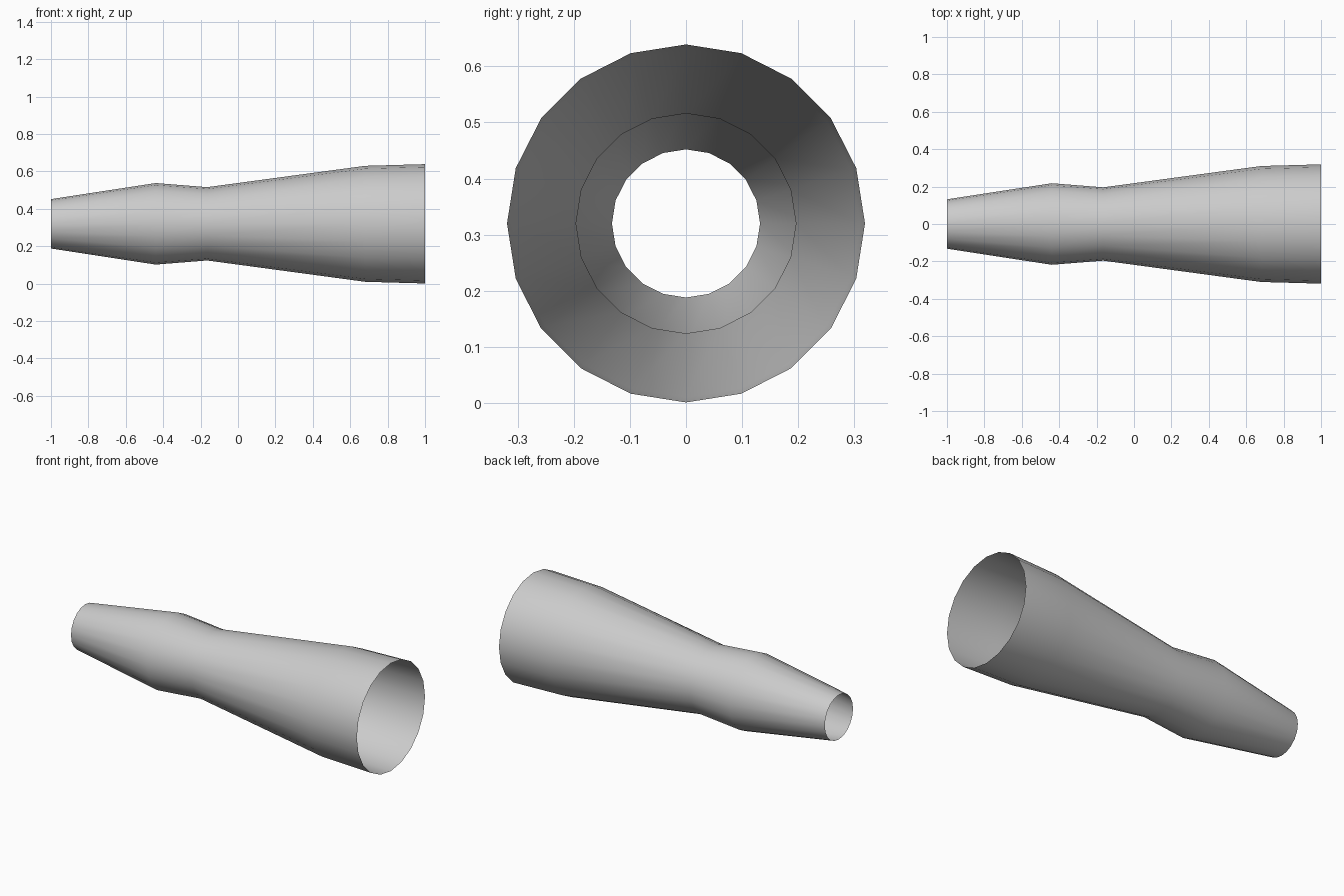
import bpy, bmesh, math

if "Cube" in bpy.data.objects:
    bpy.data.objects.remove(bpy.data.objects["Cube"])

SIDES = 20
CENTRE_Z = 0.32
# (x, radius) along the tube
PROFILE = [(-1.0, 0.132), (-0.44, 0.218), (-0.165, 0.196), (0.68, 0.31), (1.0, 0.319)]

# Open-ended tapered sleeve, revolved around the x axis
bm = bmesh.new()
rings = []
for x, r in PROFILE:
    angles = [2 * math.pi * i / SIDES for i in range(SIDES)]
    rings.append([bm.verts.new((x, r * math.sin(a), CENTRE_Z + r * math.cos(a))) for a in angles])
for a, b in zip(rings, rings[1:]):
    for i in range(SIDES):
        j = (i + 1) % SIDES
        bm.faces.new((a[i], b[i], b[j], a[j]))
bmesh.ops.recalc_face_normals(bm, faces=bm.faces)
# Make the walls face outward
f = bm.faces[:][0]
c = f.calc_center_median()
if f.normal.y * c.y + f.normal.z * (c.z - CENTRE_Z) < 0:
    bmesh.ops.reverse_faces(bm, faces=bm.faces)
for f in bm.faces:
    f.smooth = True

mesh = bpy.data.meshes.new("tapered_sleeve")
bm.to_mesh(mesh)
bm.free()
sleeve = bpy.data.objects.new("tapered_sleeve", mesh)
bpy.context.collection.objects.link(sleeve)
